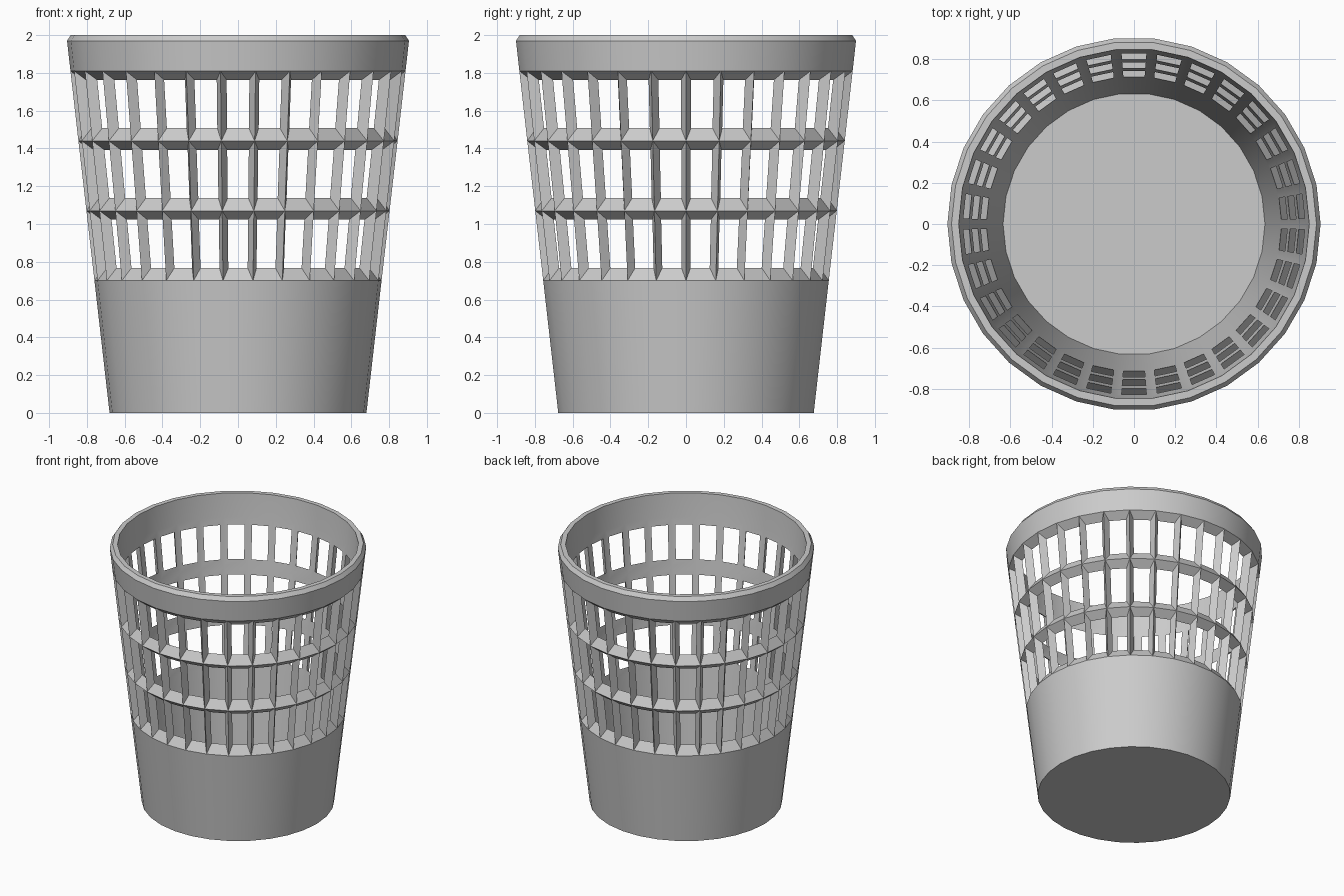
import bpy, bmesh
from math import cos, sin, pi

if "Cube" in bpy.data.objects:
    bpy.data.objects.remove(bpy.data.objects["Cube"])

N = 30            # sides
WALL = 0.05       # wall thickness
OPEN = 0.69       # inner opening size relative to its outer cell

# Half profiles (radius, height); cells between heights 0.70 and 1.81 are pierced
OUTER = [(0.68, 0), (0.76, 0.70), (0.8025, 1.07), (0.845, 1.44),
         (0.887, 1.81), (0.905, 1.97), (0.885, 2.0)]
INNER = [(0.635, 0.05)] + [(r - WALL, z + 0.01) for r, z in OUTER[1:5]] + [(0.85, 2.0)]
PIERCED = (1, 2, 3)

bm = bmesh.new()


def ring(r, z):
    return [bm.verts.new((r * cos(2 * pi * i / N), r * sin(2 * pi * i / N), z))
            for i in range(N)]


def cell(lower, upper, i):
    j = (i + 1) % N
    return [lower[i], lower[j], upper[j], upper[i]]


def bridge(lower, upper):
    for i in range(N):
        bm.faces.new(cell(lower, upper, i))


def frame(a, b):
    for k in range(4):
        m = (k + 1) % 4
        bm.faces.new((a[k], a[m], b[m], b[k]))


outer = [ring(r, z) for r, z in OUTER]
inner = [ring(r, z) for r, z in INNER]

# Solid walls and rim
for k in range(len(outer) - 1):
    if k not in PIERCED:
        bridge(outer[k], outer[k + 1])
for k in range(len(inner) - 1):
    if k not in PIERCED:
        bridge(inner[k], inner[k + 1])
bridge(outer[-1], inner[-1])

# Floor, underside and inside
bm.faces.new(outer[0])
bm.faces.new(inner[0])

# Lattice: openings that narrow towards the inside
for k in PIERCED:
    for i in range(N):
        out_c = cell(outer[k], outer[k + 1], i)
        in_c = cell(inner[k], inner[k + 1], i)
        mid = sum((v.co for v in in_c), in_c[0].co * 0) / 4
        hole = [bm.verts.new(mid + (v.co - mid) * OPEN) for v in in_c]
        frame(out_c, hole)
        frame(hole, in_c)

bmesh.ops.recalc_face_normals(bm, faces=bm.faces)
mesh = bpy.data.meshes.new("waste_basket")
bm.to_mesh(mesh)
bm.free()
basket = bpy.data.objects.new("waste_basket", mesh)
bpy.context.collection.objects.link(basket)

# Smooth walls, crisp lattice edges
bpy.context.view_layer.objects.active = basket
basket.select_set(True)
bpy.ops.object.shade_smooth_by_angle(angle=pi / 6)
